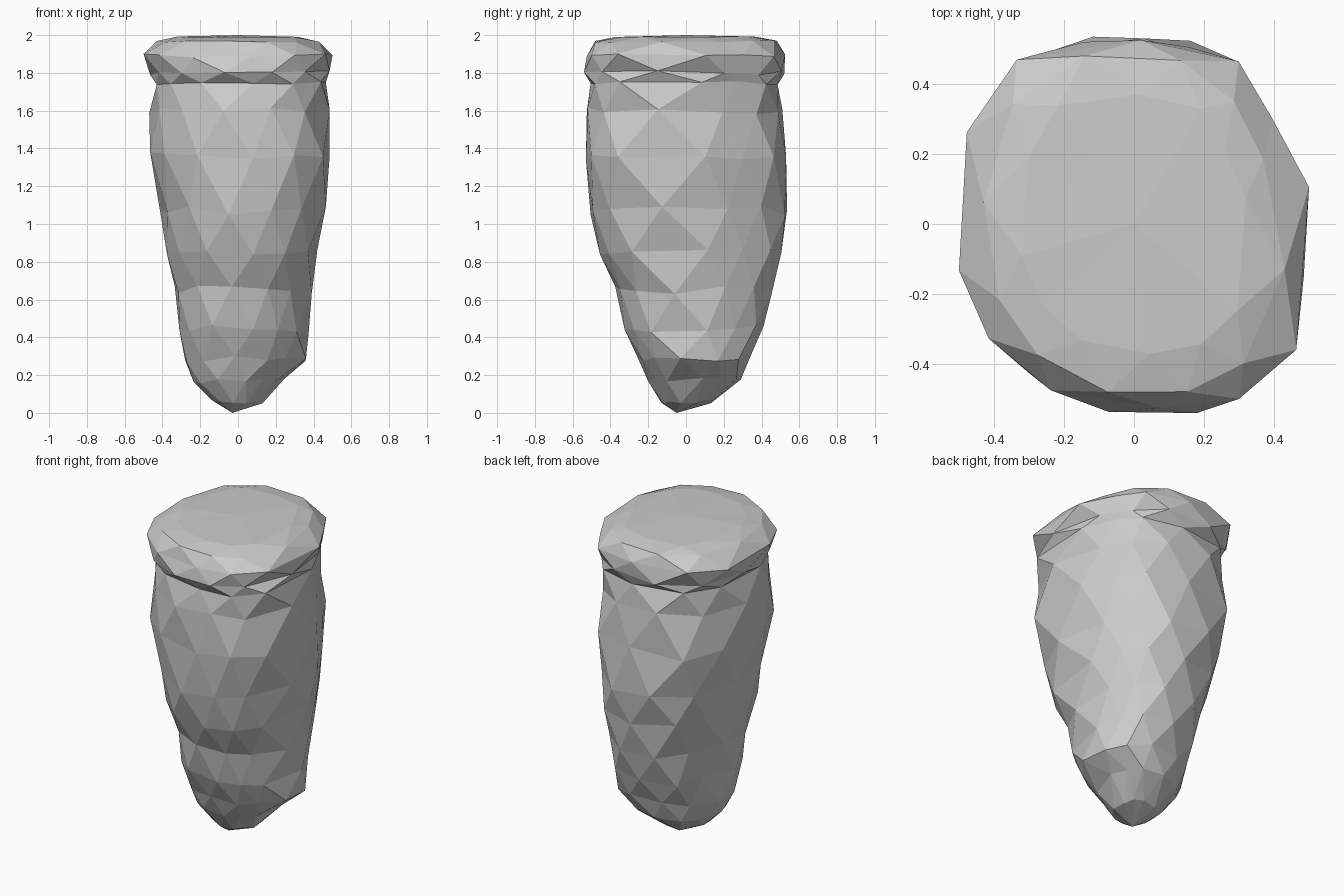
import bpy, bmesh, math, random
from mathutils import Vector

if "Cube" in bpy.data.objects:
    bpy.data.objects.remove(bpy.data.objects["Cube"])

random.seed(11)

# Irregular rounded-square cross-section, seen from above
OUTLINE = [(0.50, 0.11), (0.40, 0.31), (0.30, 0.475), (0.02, 0.54), (-0.34, 0.485),
           (-0.48, 0.27), (-0.50, -0.13), (-0.42, -0.33), (-0.24, -0.48),
           (0.07, -0.53), (0.30, -0.50), (0.465, -0.36)]

# Stacked rings: z, x min, x max, y min, y max, height jitter, diagonal squeeze
RINGS = [
    (0.06, -0.14, 0.13, -0.13, 0.14, 0.01, 0.15),
    (0.17, -0.235, 0.25, -0.20, 0.29, 0.015, 0.20),
    (0.29, -0.28, 0.36, -0.26, 0.345, 0.02, 0.20),
    (0.45, -0.31, 0.375, -0.325, 0.41, 0.025, 0.16),
    (0.65, -0.335, 0.39, -0.375, 0.455, 0.025, 0.12),
    (0.86, -0.375, 0.42, -0.455, 0.505, 0.025, 0.07),
    (1.07, -0.415, 0.465, -0.505, 0.535, 0.025, 0.03),
    (1.35, -0.465, 0.485, -0.53, 0.53, 0.03, 0.0),
    (1.60, -0.47, 0.485, -0.525, 0.51, 0.02, 0.0),
    (1.745, -0.43, 0.465, -0.505, 0.485, 0.012, 0.0),
    (1.80, -0.465, 0.485, -0.54, 0.52, 0.012, 0.0),
    (1.89, -0.50, 0.50, -0.525, 0.525, 0.012, 0.0),
    (1.965, -0.43, 0.43, -0.48, 0.48, 0.006, 0.0),
    (1.99, -0.32, 0.32, -0.37, 0.37, 0.003, 0.0),
]
N = len(OUTLINE)


def section(shift, squeeze):
    """Outline corners, slid toward the next corner; squeezed along one diagonal."""
    pts = []
    for i in range(N):
        a, b = Vector(OUTLINE[i]), Vector(OUTLINE[(i + 1) % N])
        p = a.lerp(b, shift)
        p = p.normalized() * (a.length + (b.length - a.length) * shift)
        along = math.cos(math.atan2(p.y, p.x) + math.pi / 4)
        pts.append(p * (1 - squeeze * along ** 4) * random.uniform(0.988, 1.01))
    return pts


def fit(pts, x0, x1, y0, y1):
    """Scale a section to the given extents."""
    xs, ys = [p.x for p in pts], [p.y for p in pts]
    return [(x0 + (p.x - min(xs)) / (max(xs) - min(xs)) * (x1 - x0),
             y0 + (p.y - min(ys)) / (max(ys) - min(ys)) * (y1 - y0)) for p in pts]


bm = bmesh.new()
rows = []
for k, (z, x0, x1, y0, y1, jz, squeeze) in enumerate(RINGS):
    # every other ring is turned half a step for triangular facets
    pts = section(0.0 if k % 2 else 0.5, squeeze)
    rows.append([bm.verts.new((x, y, z + random.uniform(-jz, jz)))
                 for x, y in fit(pts, x0, x1, y0, y1)])

# Faceted tapering body, groove and bulging rim
for k in range(len(rows) - 1):
    a, b = rows[k], rows[k + 1]
    for i in range(N):
        j = (i + 1) % N
        if k % 2:
            bm.faces.new((a[i], a[j], b[i]))
            bm.faces.new((a[j], b[j], b[i]))
        else:
            bm.faces.new((a[i], b[j], b[i]))
            bm.faces.new((a[i], a[j], b[j]))

# Blunt foot and slightly domed top
foot = bm.verts.new((-0.03, -0.05, 0.0))
crown = bm.verts.new((0.0, 0.0, 2.0))
for i in range(N):
    j = (i + 1) % N
    bm.faces.new((foot, rows[0][j], rows[0][i]))
    bm.faces.new((crown, rows[-1][i], rows[-1][j]))

bmesh.ops.recalc_face_normals(bm, faces=bm.faces)
mesh = bpy.data.meshes.new("rimmed_stone_post")
bm.to_mesh(mesh)
bm.free()
bpy.context.collection.objects.link(bpy.data.objects.new("rimmed_stone_post", mesh))
